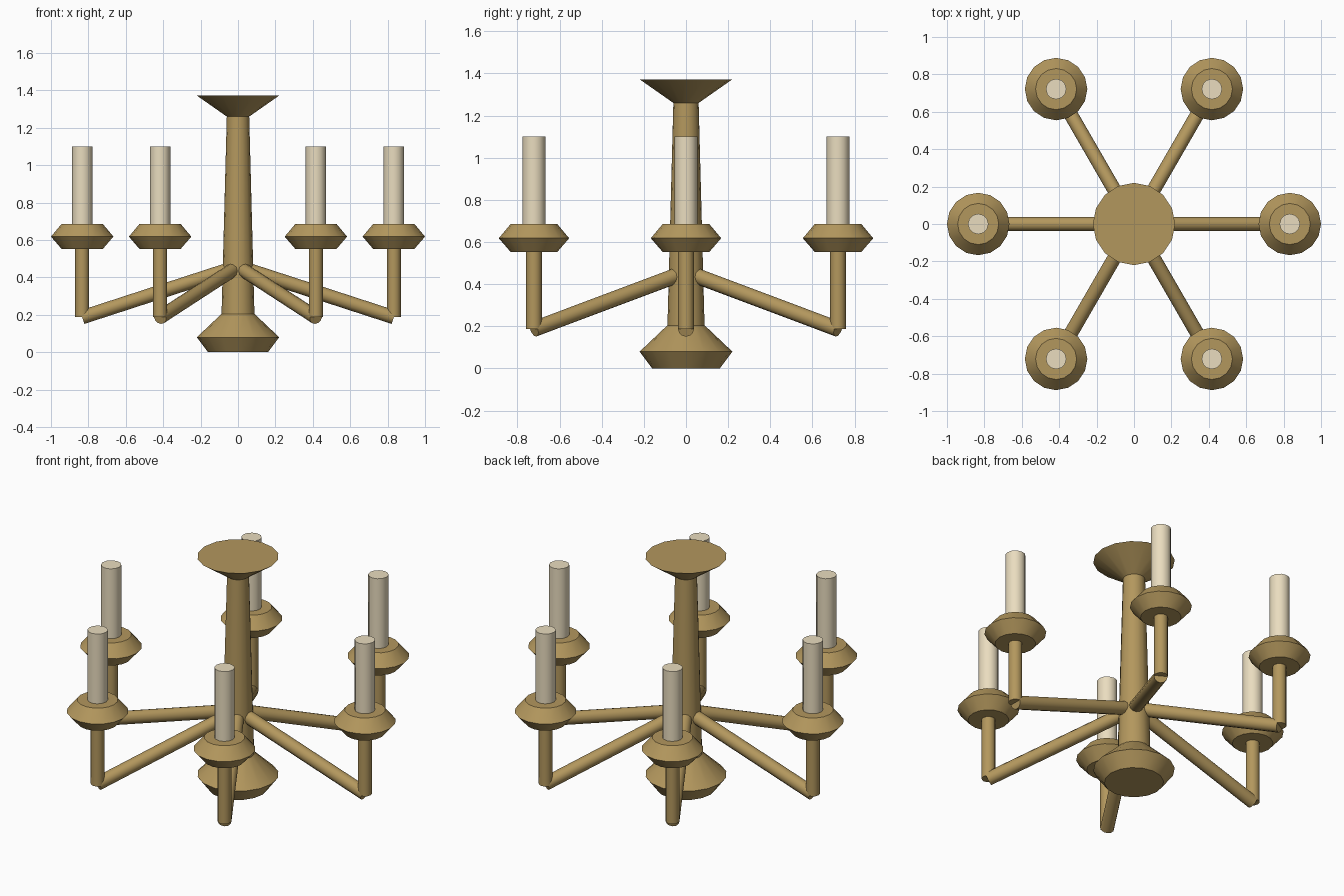
import bpy, bmesh, math
from mathutils import Vector, Matrix

if "Cube" in bpy.data.objects:
    bpy.data.objects.remove(bpy.data.objects["Cube"])


def material(name, color):
    m = bpy.data.materials.new(name)
    m.diffuse_color = color
    m.use_nodes = True
    m.node_tree.nodes["Principled BSDF"].inputs["Base Color"].default_value = m.diffuse_color
    return m


BRASS = material("brass", (0.45, 0.31, 0.11, 1))
IVORY = material("ivory", (0.82, 0.72, 0.52, 1))


def lathe(name, profile, sides, mat, matrix):
    """Closed solid of revolution about local z from (radius, height) points."""
    bm = bmesh.new()
    rings = []
    for r, z in profile:
        rings.append([bm.verts.new((r * math.cos(2 * math.pi * i / sides),
                                    r * math.sin(2 * math.pi * i / sides), z))
                      for i in range(sides)])
    for a, b in zip(rings, rings[1:]):
        for i in range(sides):
            j = (i + 1) % sides
            bm.faces.new((a[i], a[j], b[j], b[i]))
    bm.faces.new(rings[0][::-1])
    bm.faces.new(rings[-1])
    mesh = bpy.data.meshes.new(name)
    bm.to_mesh(mesh)
    bm.free()
    mesh.materials.append(mat)
    obj = bpy.data.objects.new(name, mesh)
    obj.matrix_world = matrix
    bpy.context.collection.objects.link(obj)
    bpy.ops.object.select_all(action='DESELECT')
    obj.select_set(True)
    bpy.context.view_layer.objects.active = obj
    bpy.ops.object.shade_smooth_by_angle(angle=math.radians(32))
    return obj


# Central column with bottom finial and ceiling flange
lathe("column", [(0.16, 0), (0.22, 0.08), (0.088, 0.205), (0.06, 1.26), (0.22, 1.372)],
      16, BRASS, Matrix.Identity(4))

# Six arms, each with stem, cup and candle
REACH = 0.833
inner, outer = Vector((0.055, 0, 0.44)), Vector((REACH, 0, 0.187))
span = outer - inner
arm_pose = Matrix.Translation(inner) @ span.to_track_quat('Z', 'Y').to_matrix().to_4x4()

for k in range(6):
    turn = Matrix.Rotation(k * math.pi / 3, 4, 'Z')
    spot = Matrix.Translation(turn @ Vector((REACH, 0, 0)))
    n = k + 1
    lathe(f"arm_{n}", [(0.0375, 0), (0.0375, span.length)], 12, BRASS, turn @ arm_pose)
    lathe(f"stem_{n}", [(0.0375, 0.187), (0.0375, 0.56)], 12, BRASS, spot)
    lathe(f"cup_{n}", [(0.11, 0.552), (0.167, 0.618), (0.11, 0.686)], 16, BRASS, spot)
    lathe(f"candle_{n}", [(0.055, 0.68), (0.055, 1.1)], 12, IVORY, spot)
